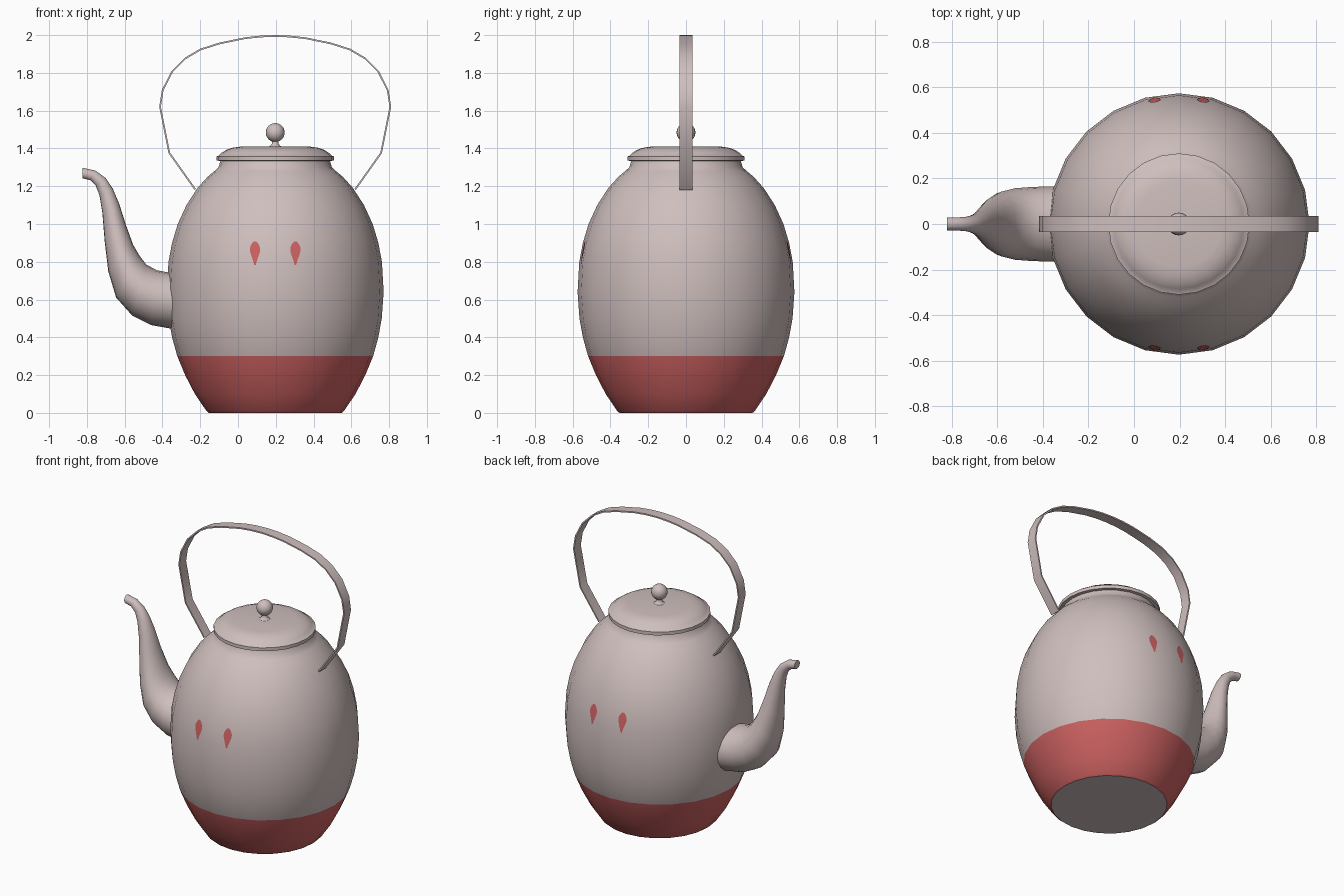
import bpy, bmesh, math
from mathutils import Vector
from mathutils.bvhtree import BVHTree

cube = bpy.data.objects.get("Cube")
if cube:
    bpy.data.objects.remove(cube, do_unlink=True)

AXIS = 0.197   # x of the pot's vertical axis


def material(name, rgb):
    m = bpy.data.materials.new(name)
    m.use_nodes = True
    m.diffuse_color = (*rgb, 1)
    bsdf = m.node_tree.nodes["Principled BSDF"]
    bsdf.inputs["Base Color"].default_value = (*rgb, 1)
    bsdf.inputs["Roughness"].default_value = 0.7
    return m


CLAY = material("pale clay", (0.62, 0.52, 0.51))
RED = material("red glaze", (0.61, 0.12, 0.12))


def finish(name, bm, mats, angle=40, recalc=True):
    if recalc:
        bmesh.ops.recalc_face_normals(bm, faces=bm.faces)
    mesh = bpy.data.meshes.new(name)
    bm.to_mesh(mesh)
    bm.free()
    ob = bpy.data.objects.new(name, mesh)
    bpy.context.collection.objects.link(ob)
    for m in mats:
        mesh.materials.append(m)
    bpy.ops.object.select_all(action='DESELECT')
    bpy.context.view_layer.objects.active = ob
    ob.select_set(True)
    bpy.ops.object.shade_smooth_by_angle(angle=math.radians(angle))
    return ob


def loft(rings):
    """Bridge equal-length closed rings of points and cap both ends."""
    bm = bmesh.new()
    loops = [[bm.verts.new(p) for p in ring] for ring in rings]
    n = len(loops[0])
    for a, b in zip(loops, loops[1:]):
        for i in range(n):
            j = (i + 1) % n
            bm.faces.new((a[i], a[j], b[j], b[i]))
    bm.faces.new(loops[0])
    bm.faces.new(loops[-1])
    return bm


def turned(profile, sides):
    return loft([[(AXIS + r * math.cos(math.tau * i / sides),
                   r * math.sin(math.tau * i / sides), z)
                  for i in range(sides)] for r, z in profile])


# Body: turned profile, red below the glaze line, clay underside
body_bm = turned([(0.352, 0), (0.364, 0.01), (0.425, 0.1), (0.477, 0.2),
                  (0.519, 0.302), (0.546, 0.4), (0.564, 0.5), (0.574, 0.64),
                  (0.565, 0.8), (0.546, 0.9), (0.516, 1.0), (0.470, 1.1),
                  (0.412, 1.19), (0.358, 1.25), (0.322, 1.28), (0.300, 1.30),
                  (0.290, 1.335)], 24)
bmesh.ops.recalc_face_normals(body_bm, faces=body_bm.faces)
for f in body_bm.faces:
    below = f.calc_center_median().z < 0.302
    f.material_index = 1 if below and f.normal.z > -0.9 else 0
surface = BVHTree.FromBMesh(body_bm)
finish("body", body_bm, [CLAY, RED])

# Lid with a rim, a rounded shoulder and a flat top
finish("lid", turned([(0.285, 1.333), (0.31, 1.336), (0.31, 1.358),
                      (0.300, 1.361), (0.285, 1.376), (0.260, 1.392),
                      (0.230, 1.403), (0.190, 1.409)], 24), [CLAY])

# Knob: flared stem and ball
finish("knob_stem", turned([(0.037, 1.407), (0.026, 1.414), (0.018, 1.425),
                            (0.018, 1.445)], 16), [CLAY])
ball = [(0.05 * math.sin(math.pi * k / 12), 1.484 - 0.05 * math.cos(math.pi * k / 12))
        for k in range(1, 12)]
finish("knob_ball", turned([(0.003, 1.434)] + ball + [(0.003, 1.534)], 20), [CLAY])

# Spout: upper and lower outline points (x, z) and half width in y
spout = [((-0.28, 0.735), (-0.28, 0.445), 0.165),
         ((-0.36, 0.742), (-0.36, 0.447), 0.165),
         ((-0.43, 0.755), (-0.46, 0.465), 0.163),
         ((-0.485, 0.785), (-0.56, 0.515), 0.157),
         ((-0.52, 0.83), (-0.645, 0.61), 0.142),
         ((-0.555, 0.89), (-0.687, 0.75), 0.115),
         ((-0.595, 1.0), (-0.706, 0.91), 0.082),
         ((-0.63, 1.11), (-0.718, 1.06), 0.058),
         ((-0.662, 1.185), (-0.733, 1.15), 0.043),
         ((-0.70, 1.243), (-0.753, 1.203), 0.033),
         ((-0.755, 1.283), (-0.782, 1.232), 0.029),
         ((-0.822, 1.297), (-0.822, 1.242), 0.028)]
rings = []
for up, low, w in spout:
    top, bot = Vector((up[0], 0, up[1])), Vector((low[0], 0, low[1]))
    mid, half = (top + bot) / 2, (top - bot) / 2
    rings.append([mid + half * math.cos(math.tau * i / 20)
                  + Vector((0, w * math.sin(math.tau * i / 20), 0)) for i in range(20)])
finish("spout", loft(rings), [CLAY])

# Handle: thin flat strap, the half path mirrored over the pot axis
half_path = [(0.427, 1.18), (0.565, 1.375), (0.614, 1.62), (0.600, 1.71),
             (0.549, 1.81), (0.479, 1.88), (0.397, 1.928), (0.297, 1.96),
             (0.162, 1.988), (0.08, 1.997)]
path = ([Vector((-x, z)) for x, z in half_path] + [Vector((0, 2.0))]
        + [Vector((x, z)) for x, z in reversed(half_path)])
rings = []
for i, p in enumerate(path):
    t = (path[min(i + 1, len(path) - 1)] - path[max(i - 1, 0)]).normalized()
    inner = p + Vector((t.y, -t.x)) * 0.009
    rings.append([(AXIS + q.x, y, q.y) for q, y in
                  ((p, -0.035), (p, 0.035), (inner, 0.035), (inner, -0.035))])
finish("handle", loft(rings), [CLAY], 35)

# Painted drops: thin plates laid on the body, two in front and two behind
drop = [(0.783, 0.004), (0.805, 0.010), (0.83, 0.019), (0.855, 0.027),
        (0.875, 0.027), (0.893, 0.019), (0.908, 0.007)]
for side, sign in (("front", -1), ("back", 1)):
    for k, x in (("right", 0.09), ("left", 0.304)):
        bm = bmesh.new()
        rows = []
        for z, w in drop:
            row = []
            for dx in (-w, w):
                hit = surface.ray_cast(Vector((x + dx, sign * 2, z)), Vector((0, -sign, 0)))
                row.append(bm.verts.new(hit[0] + Vector((0, sign * 0.004, 0))))
            rows.append(row)
        for a, b in zip(rows, rows[1:]):
            quad = (a[0], a[1], b[1], b[0])
            bm.faces.new(quad if sign < 0 else quad[::-1])
        finish(f"{side}_drop_{k}", bm, [RED], 40, False)
